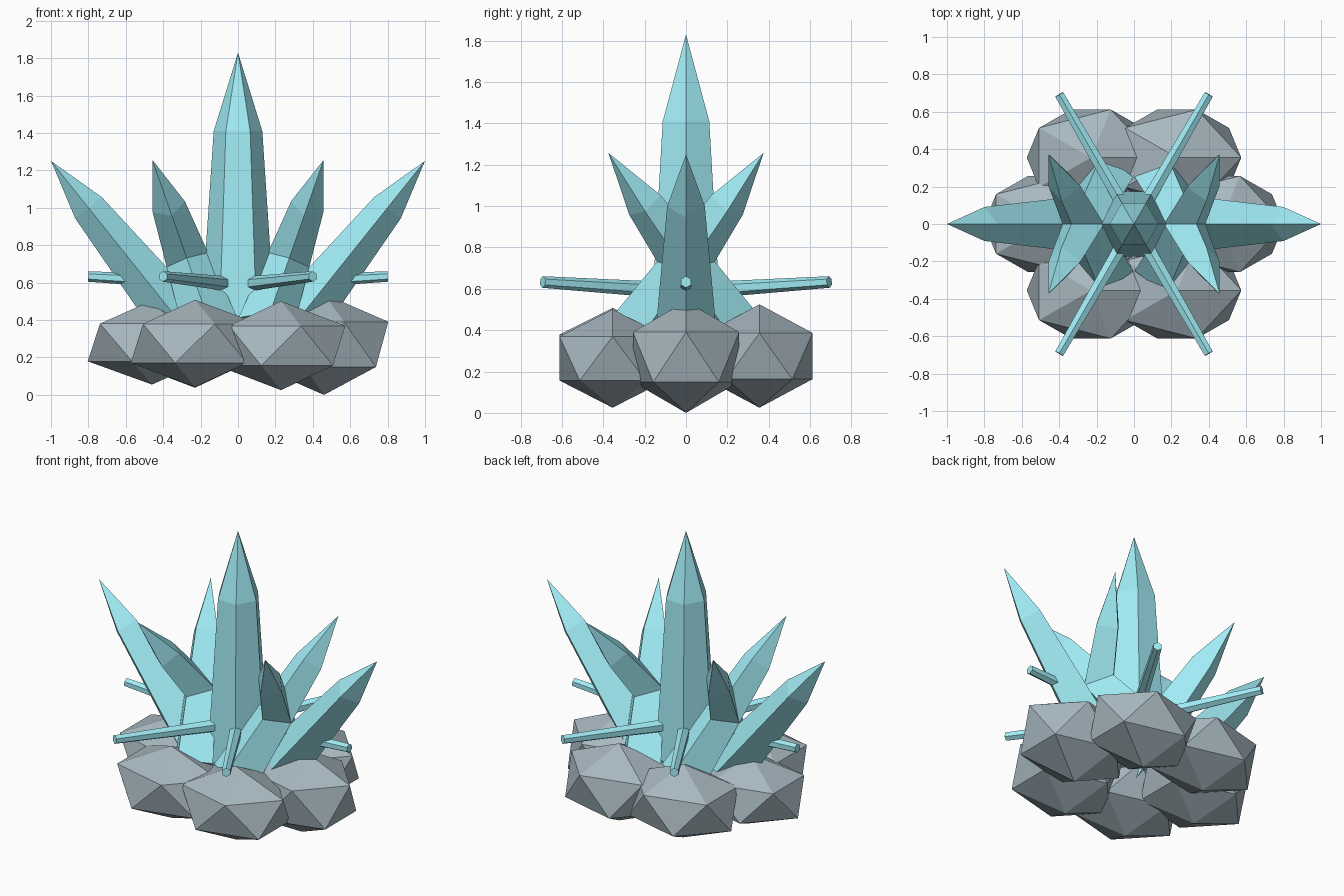
import bpy, bmesh
from math import sin, cos, pi
from mathutils import Vector, Euler, Matrix

if "Cube" in bpy.data.objects:
    bpy.data.objects.remove(bpy.data.objects["Cube"])


def material(name, rgb):
    m = bpy.data.materials.new(name)
    m.diffuse_color = (*rgb, 1)
    m.use_nodes = True
    m.node_tree.nodes["Principled BSDF"].inputs["Base Color"].default_value = m.diffuse_color
    return m


ICE = material("crystal_blue", (0.36, 0.84, 0.92))
STONE = material("stone_grey", (0.39, 0.48, 0.53))


def add_object(name, bm, matrix, mat):
    bmesh.ops.recalc_face_normals(bm, faces=bm.faces)
    me = bpy.data.meshes.new(name)
    bm.to_mesh(me)
    bm.free()
    me.materials.append(mat)
    ob = bpy.data.objects.new(name, me)
    ob.matrix_world = matrix
    bpy.context.collection.objects.link(ob)
    return ob


def prism(name, sides, profile, matrix, turn=0.0):
    """Faceted shaft along local z; profile is (radius, z), radius 0 = point."""
    bm = bmesh.new()
    rings = []
    for r, z in profile:
        n = sides if r else 1
        rings.append([bm.verts.new((r * cos(turn + 2 * pi * i / sides),
                                    r * sin(turn + 2 * pi * i / sides), z))
                      for i in range(n)])
    for a, b in zip(rings, rings[1:]):
        for i in range(sides):
            j = (i + 1) % sides
            if len(b) == 1:
                bm.faces.new((a[i], a[j], b[0]))
            else:
                bm.faces.new((a[i], a[j], b[j], b[i]))
    for ring in (rings[0], rings[-1]):
        if len(ring) > 1:
            bm.faces.new(ring)
    return add_object(name, bm, matrix, ICE)


# Rock ring: squashed icosahedra (centre height, half height)
rocks = [(0.27, 0.27), (0.275, 0.25), (0.275, 0.237),
         (0.28, 0.225), (0.275, 0.233), (0.263, 0.238)]
for k, (zc, rz) in enumerate(rocks):
    a = k * pi / 3
    bm = bmesh.new()
    bmesh.ops.create_icosphere(bm, subdivisions=1, radius=1)
    place = Matrix.LocRotScale(Vector((0.46 * cos(a), 0.41 * sin(a), zc)), None,
                               Vector((0.384, 0.302, rz)))
    add_object(f"rock_{k + 1}", bm, place, STONE)

# Tall central crystal
prism("main_crystal", 6, [(0.2, 0), (0.13, 1.05), (0, 1.47)],
      Matrix.Translation((0, 0, 0.36)))

# Leaning crystals: the outer four cross the middle line
LEAN = 0.675
for k in range(6):
    a = k * pi / 3
    rot = Euler((LEAN * sin(a), LEAN * cos(a), 0))
    place = Matrix.LocRotScale(Vector((0.29 * cos(a), 0.29 * sin(a), 0.364)), rot, None)
    prism(f"leaning_crystal_{k + 1}", 4, [(0.15, 0), (0.091, 0.815), (0, 1.135)], place)

# Thin radial rods
for k in range(6):
    a = k * pi / 3
    start = Vector((0.1 * cos(a), 0.1 * sin(a), 0.593))
    end = Vector((0.8 * cos(a), 0.8 * sin(a), 0.633))
    d = end - start
    place = Matrix.Translation(start) @ d.to_track_quat('Z', 'Y').to_matrix().to_4x4()
    prism(f"rod_{k + 1}", 6, [(0.04, 0), (0.028, d.length)], place, pi / 6)
